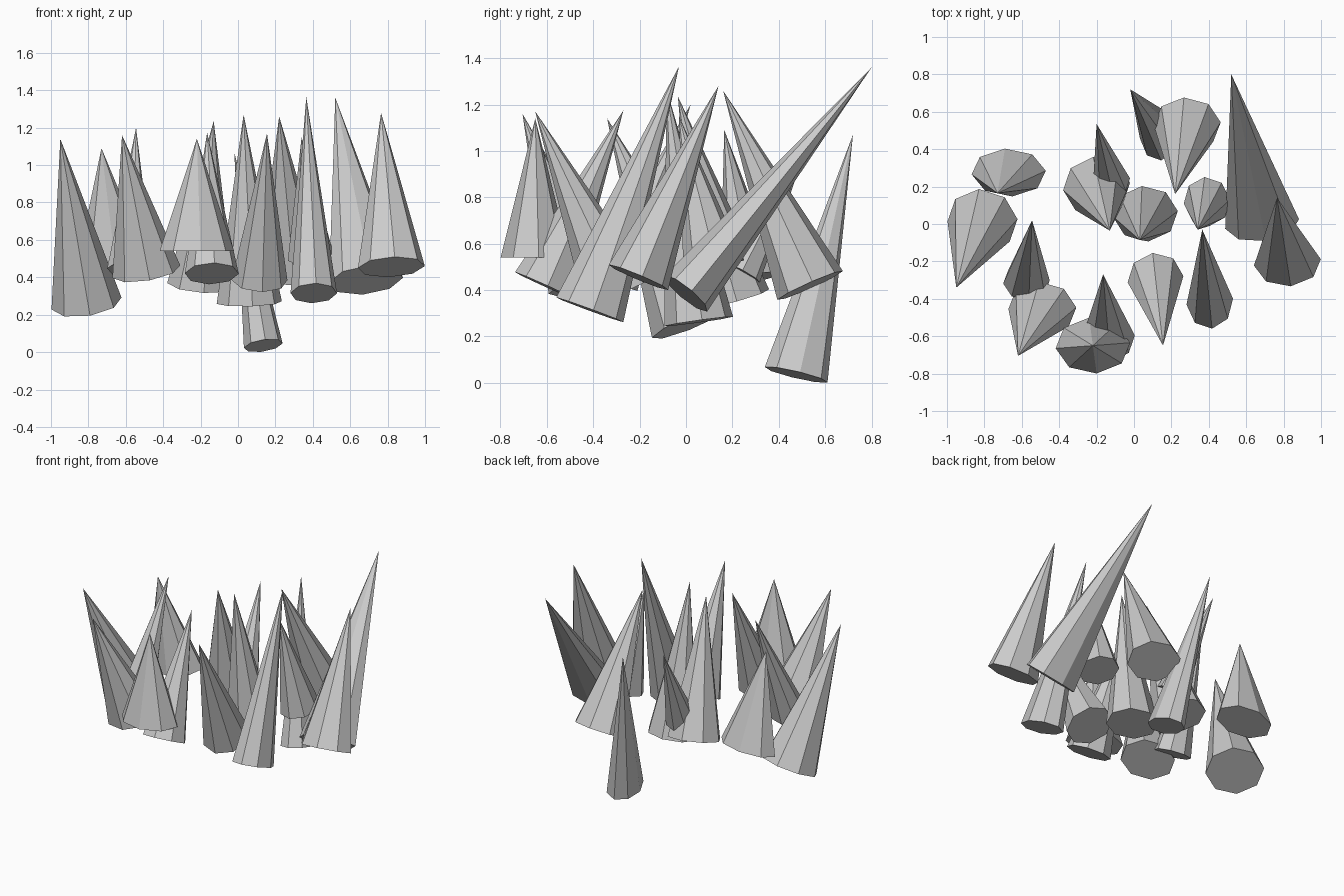
import bpy, bmesh, math
from mathutils import Vector

if "Cube" in bpy.data.objects:
    bpy.data.objects.remove(bpy.data.objects["Cube"])

SIDES = 8


def spike(name, apex, base, rx, ry):
    """Eight-sided leaning cone, with its base square to its axis."""
    apex, base = Vector(apex), Vector(base)
    axis = (apex - base).normalized()
    u = (Vector((1, 0, 0)) - axis * axis.x).normalized()
    v = axis.cross(u)
    bm = bmesh.new()
    tip = bm.verts.new(apex)
    ring = []
    for i in range(SIDES):
        a = math.tau * i / SIDES + 0.1
        ring.append(bm.verts.new(base + u * rx * math.cos(a) + v * ry * math.sin(a)))
    bm.faces.new(ring[::-1])
    for i in range(SIDES):
        bm.faces.new((ring[i], ring[(i + 1) % SIDES], tip))
    mesh = bpy.data.meshes.new(name)
    bm.to_mesh(mesh)
    bm.free()
    bpy.context.collection.objects.link(bpy.data.objects.new(name, mesh))


# Apex, base centre, side-to-side and front-to-back radius of each spike
left_spikes = [
    ((-.95, -.34, 1.14), (-.81, .02, .26), .19, .18),
    ((-.73, .165, 1.09), (-.67, .275, .45), .20, .13),
    ((-.545, .02, 1.20), (-.575, -.31, .44), .125, .11),
    ((-.62, -.705, 1.16), (-.49, -.45, .43), .185, .15),
]
middle_spikes = [
    ((-.22, -.65, 1.14), (-.22, -.65, .54), .20, .15),
    ((-.165, -.27, 1.175), (-.14, -.61, .42), .145, .14),
    ((-.13, -.035, 1.235), (-.20, .20, .36), .18, .165),
    ((-.20, .535, 1.06), (-.12, .23, .48), .10, .10),
    ((-.02, .72, 1.07), (.135, .475, .035), .105, .14),
    ((.03, -.085, 1.27), (.06, .055, .265), .175, .15),
    ((.155, -.65, 1.17), (.115, -.295, .385), .15, .155),
]
right_spikes = [
    ((.22, .16, 1.26), (.285, .535, .42), .18, .155),
    ((.34, -.03, 1.15), (.39, .12, .50), .125, .135),
    ((.365, -.03, 1.365), (.405, -.415, .315), .125, .155),
    ((.52, .80, 1.36), (.685, .0, .385), .20, .12),
    ((.765, .14, 1.28), (.82, -.205, .455), .18, .14),
]

for side, group in (("left", left_spikes), ("middle", middle_spikes), ("right", right_spikes)):
    for n, data in enumerate(group, 1):
        spike(f"{side}_spike_{n}", *data)
